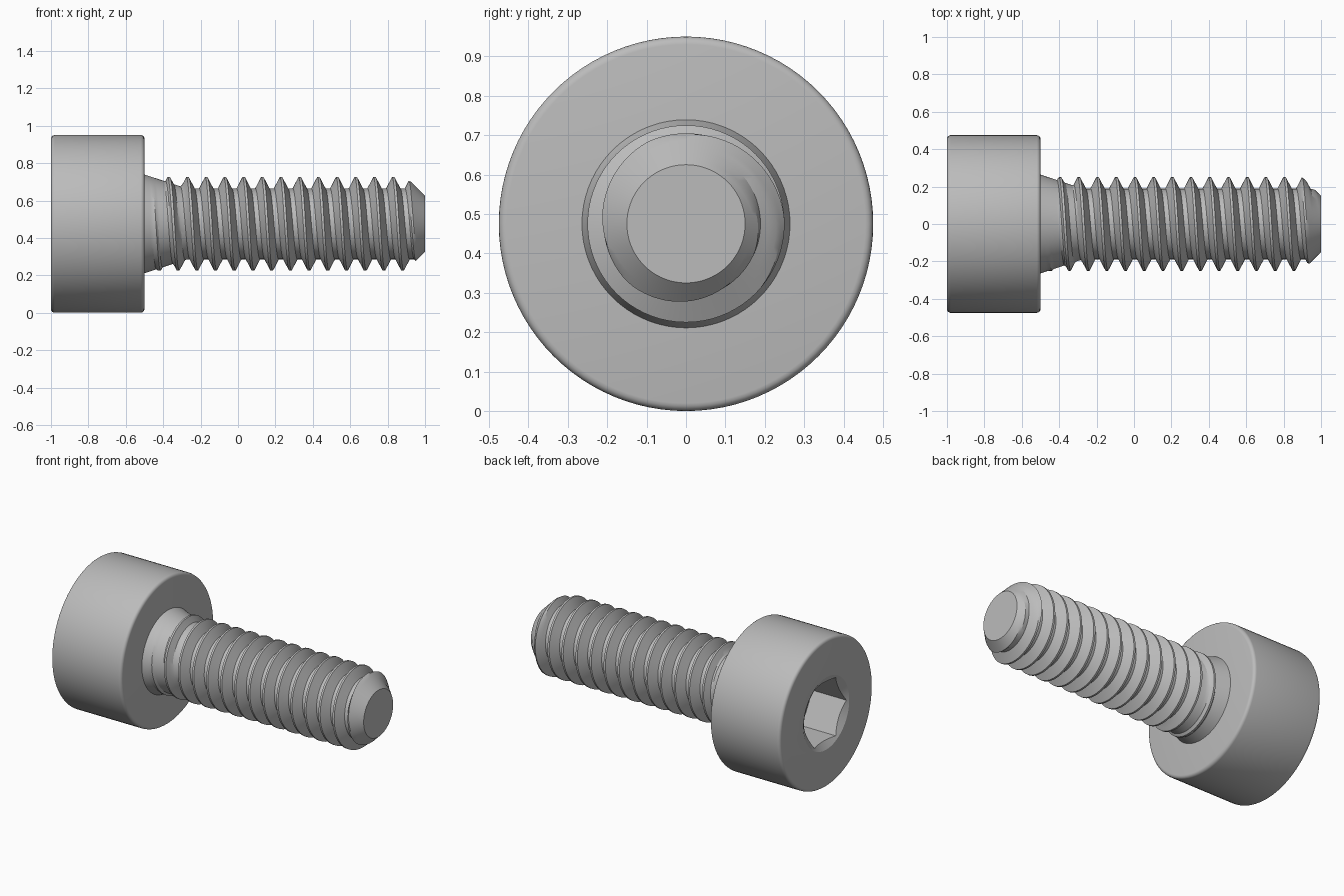
import bpy, bmesh
from math import pi, cos, sin, radians

if "Cube" in bpy.data.objects:
    bpy.data.objects.remove(bpy.data.objects["Cube"], do_unlink=True)

HEAD_R = 0.475
PITCH, CREST, ROOT = 0.1, 0.25, 0.189
START, END = -0.51, 1.0
TURN = 2 * pi

steel = bpy.data.materials.new("grey_steel")
steel.use_nodes = True
steel.diffuse_color = (0.5, 0.5, 0.5, 1)
steel.node_tree.nodes["Principled BSDF"].inputs["Base Color"].default_value = (0.5, 0.5, 0.5, 1)


def point(x, r, a):
    """Position around the screw axis, angle measured from +y towards +z."""
    return (x, r * cos(a), HEAD_R + r * sin(a))


def finish(name, bm):
    bmesh.ops.recalc_face_normals(bm, faces=bm.faces)
    mesh = bpy.data.meshes.new(name)
    bm.to_mesh(mesh)
    bm.free()
    obj = bpy.data.objects.new(name, mesh)
    bpy.context.collection.objects.link(obj)
    mesh.materials.append(steel)
    return obj


def activate(obj):
    bpy.ops.object.select_all(action='DESELECT')
    obj.select_set(True)
    bpy.context.view_layer.objects.active = obj


def lathe(name, profile, sides):
    """Closed solid from (x, radius) rings with a flat cap at each end."""
    bm = bmesh.new()
    rings = [[bm.verts.new(point(x, r, TURN * k / sides)) for k in range(sides)]
             for x, r in profile]
    for a, b in zip(rings, rings[1:]):
        for k in range(sides):
            n = (k + 1) % sides
            bm.faces.new((a[k], a[n], b[n], b[k]))
    bm.faces.new(rings[0])
    bm.faces.new(rings[-1])
    return finish(name, bm)


# Head: cylinder with rounded rims
fillet = 0.02
arc = [i * pi / 8 for i in range(5)]
back = [(-1 + fillet * (1 - sin(a)), HEAD_R - fillet * (1 - cos(a))) for a in reversed(arc)]
front = [(-0.5 - fillet * (1 - sin(a)), HEAD_R - fillet * (1 - cos(a))) for a in arc]
head = lathe("head", back + front, 96)

# Hex socket with a shallow countersink, cut into the head
hex_cutter = lathe("hex_cutter", [(-1.1, 0.2165), (-0.75, 0.2165)], 6)
sink_cutter = lathe("sink_cutter", [(-1.02, 0.267), (-0.9, 0.06)], 96)
for cutter in (hex_cutter, sink_cutter):
    cutter.hide_render = True
    activate(head)
    mod = head.modifiers.new("socket", 'BOOLEAN')
    mod.operation = 'DIFFERENCE'
    mod.solver = 'EXACT'
    mod.object = cutter
    bpy.ops.object.modifier_apply(modifier=mod.name)
    bpy.data.objects.remove(cutter, do_unlink=True)


# Threaded shank: helical grid limited by a neck cone and a tip chamfer
def shank_radius(x, offset):
    slope = (CREST - ROOT) / 0.03125
    thread = min(CREST, max(ROOT, CREST - slope * (abs(offset) - 0.00625)))
    neck = 0.264 - 0.33 * (x + 0.5)
    return min(max(thread, neck), 0.15 + END - x)


half = [0.00625, 0.0167, 0.0271, 0.0375]
offsets = [-o for o in reversed(half)] + half
sides = 72
bm = bmesh.new()
rows = []
for turn in range(-7, 12):
    for off in offsets:
        row = []
        for k in range(sides + 1):
            a = TURN * k / sides
            x = 0.005 + PITCH * (turn + k / sides) + off
            x = min(END, max(START, x))
            row.append(bm.verts.new(point(x, shank_radius(x, off), a)))
        rows.append(row)
for a, b in zip(rows, rows[1:]):
    for k in range(sides):
        bm.faces.new((a[k], a[k + 1], b[k + 1], b[k]))
bmesh.ops.remove_doubles(bm, verts=bm.verts, dist=0.0002)
bmesh.ops.delete(bm, geom=[e for e in bm.edges if not e.link_faces], context='EDGES')
bmesh.ops.holes_fill(bm, edges=[e for e in bm.edges if e.is_boundary], sides=0)
shank = finish("threaded_shank", bm)

for obj in (head, shank):
    activate(obj)
    bpy.ops.object.shade_smooth_by_angle(angle=radians(25))
